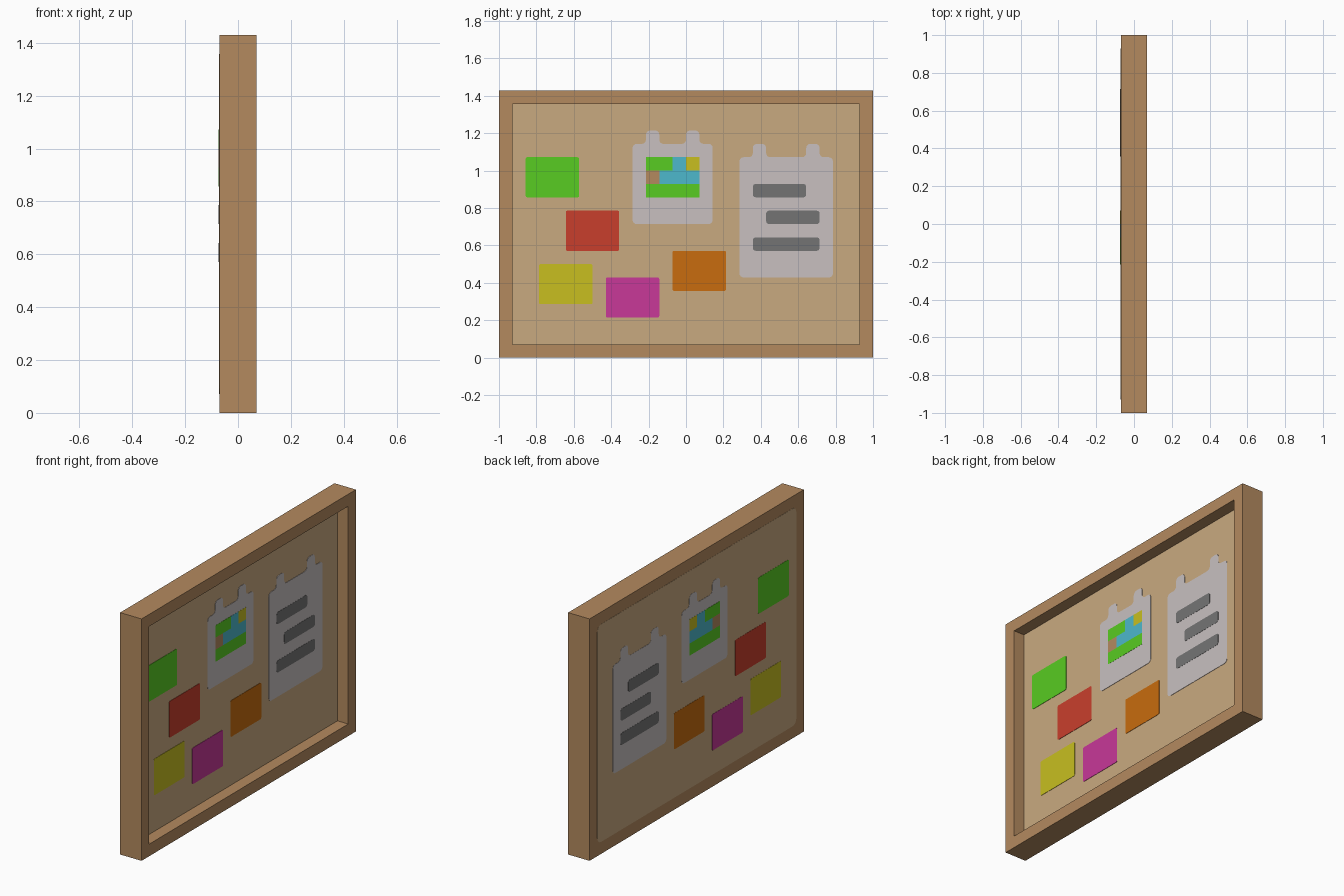
import bpy, bmesh

if "Cube" in bpy.data.objects:
    bpy.data.objects.remove(bpy.data.objects["Cube"])

U = 1 / 14            # layout grid step: the board is 28 x 20 steps
DEPTH = 0.07          # half thickness of the frame


def material(name, hexcol):
    def lin(c):
        c /= 255
        return c / 12.92 if c <= 0.04045 else ((c + 0.055) / 1.055) ** 2.4
    m = bpy.data.materials.new(name)
    m.diffuse_color = [lin(int(hexcol[i:i + 2], 16)) for i in (0, 2, 4)] + [1]
    m.use_nodes = True
    m.node_tree.nodes["Principled BSDF"].inputs["Base Color"].default_value = m.diffuse_color
    return m


MATS = {n: material(n, h) for n, h in {
    "wood": "B48A5F", "cork": "C9AA80", "paper": "C8C0C0", "grey": "747474",
    "green": "58CC22", "red": "C93F2C", "yellow": "C8BF20",
    "magenta": "C83899", "orange": "C86C0E", "sky_blue": "4DB8CC"}.items()}


def finish(name, bm, *mats):
    bmesh.ops.recalc_face_normals(bm, faces=bm.faces[:])
    me = bpy.data.meshes.new(name)
    bm.to_mesh(me)
    bm.free()
    for m in mats:
        me.materials.append(MATS[m])
    ob = bpy.data.objects.new(name, me)
    bpy.context.collection.objects.link(ob)
    return ob


def plate(name, outline, mat, side, height, radius):
    """Thin plate from a grid outline; side 1 = recessed cork, -1 = back."""
    x0 = 0 if side > 0 else -DEPTH
    bm = bmesh.new()
    bm.faces.new([bm.verts.new((x0, (u - 14) * U, v * U)) for u, v in outline])
    if radius:
        bmesh.ops.bevel(bm, geom=bm.verts[:], offset=radius, segments=4,
                        profile=0.5, affect='VERTICES')
    ext = bmesh.ops.extrude_face_region(bm, geom=bm.faces[:])
    bmesh.ops.translate(bm, vec=(side * height, 0, 0),
                        verts=[g for g in ext["geom"] if isinstance(g, bmesh.types.BMVert)])
    return finish(name + ("_front" if side > 0 else "_back"), bm, mat)


def rect(u0, u1, v0, v1):
    return [(u0, v0), (u1, v0), (u1, v1), (u0, v1)]


def tabbed(u0, u1, v0, v1):
    """Sheet outline with two hanging tabs, one step in from each side."""
    t = v1 + 1
    return [(u0, v0), (u1, v0), (u1, v1), (u1 - 1, v1), (u1 - 1, t), (u1 - 2, t),
            (u1 - 2, v1), (u0 + 2, v1), (u0 + 2, t), (u0 + 1, t), (u0 + 1, v1), (u0, v1)]


# Wooden frame with a recessed cork face on the +x side
bm = bmesh.new()
bmesh.ops.create_cube(bm, size=1)
bmesh.ops.scale(bm, vec=(2 * DEPTH, 28 * U, 20 * U), verts=bm.verts[:])
bmesh.ops.translate(bm, vec=(0, 0, 10 * U), verts=bm.verts[:])
bm.normal_update()
face = max(bm.faces, key=lambda f: f.normal.x)
bmesh.ops.inset_individual(bm, faces=[face], thickness=U, use_even_offset=True)
ext = bmesh.ops.extrude_discrete_faces(bm, faces=[face])
cork = ext["faces"][0]
bmesh.ops.translate(bm, vec=(-DEPTH, 0, 0), verts=cork.verts[:])
cork.material_index = 1
finish("board_frame", bm, "wood", "cork")

# Cork area on the back
plate("cork_panel", rect(1, 27, 1, 19), "cork", -1, 0.001, 0.035)

# Coloured notes, text bars and picture patches: colour, u0, u1, v0, v1
NOTES = [("green", 2, 6, 12, 15), ("red", 5, 9, 8, 11), ("yellow", 3, 7, 4, 7),
         ("magenta", 8, 12, 3, 6), ("orange", 13, 17, 5, 8)]
BARS = [(19, 23, 12, 13), (20, 24, 10, 11), (19, 24, 8, 9)]
PATCHES = [("green", 11, 13, 14, 15), ("sky_blue", 13, 14, 14, 15),
           ("yellow", 14, 15, 14, 15), ("wood", 11, 12, 13, 14),
           ("sky_blue", 12, 15, 13, 14), ("green", 11, 15, 12, 13)]

# The same notices show on both sides
for side in (1, -1):
    for col, *r in NOTES:
        plate(col + "_note", rect(*r), col, side, 0.002, 0.008)
    plate("picture_sheet", tabbed(10, 16, 10, 16), "paper", side, 0.002, 0.022)
    plate("text_sheet", tabbed(18, 25, 6, 15), "paper", side, 0.002, 0.022)
    for i, r in enumerate(BARS):
        plate(f"text_bar_{i + 1}", rect(*r), "grey", side, 0.003, 0.015)
    for i, (col, *r) in enumerate(PATCHES):
        plate(f"picture_patch_{i + 1}", rect(*r), col, side, 0.003, 0)
